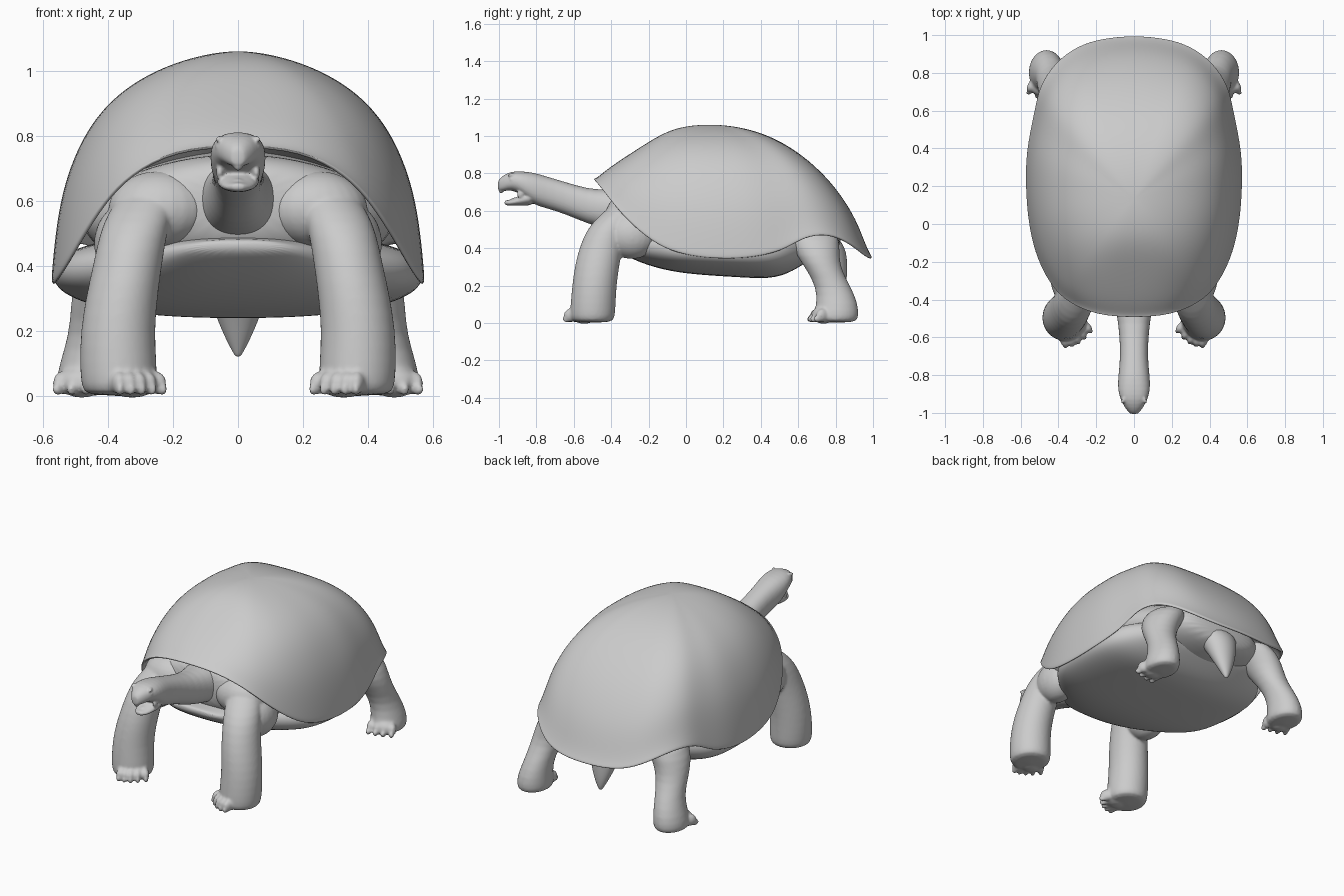
import bpy, bmesh, math
from mathutils import Matrix, Vector


def loft(bm, secs, axis, n=20, p=2.0):
    """Closed tube through (x, y, z, ra, rb) sections, rings facing the axis."""
    rings = []
    for x, y, z, ra, rb in secs:
        ring = []
        for i in range(n):
            a = 2 * math.pi * i / n
            c, s = math.cos(a), math.sin(a)
            c = math.copysign(abs(c) ** (2 / p), c) * ra
            s = math.copysign(abs(s) ** (2 / p), s) * rb
            ring.append(bm.verts.new((x + c, y, z + s) if axis == 'y' else (x + c, y + s, z)))
        rings.append(ring)
    bridge(bm, rings)
    bm.faces.new(rings[0])
    bm.faces.new(rings[-1])


def bridge(bm, rings):
    n = len(rings[0])
    for r, q in zip(rings, rings[1:]):
        for i in range(n):
            bm.faces.new((r[i], r[(i + 1) % n], q[(i + 1) % n], q[i]))


def blob(bm, loc, size, turn=0.0):
    m = Matrix.Translation(loc) @ Matrix.Rotation(turn, 4, 'Z') @ Matrix.Diagonal((*size, 1))
    bmesh.ops.create_uvsphere(bm, u_segments=12, v_segments=8, radius=1, matrix=m)


def finish(bm, name, voxel=None, mirror=False, levels=2, relax=4):
    bmesh.ops.recalc_face_normals(bm, faces=bm.faces)
    for f in bm.faces:
        f.smooth = True
    me = bpy.data.meshes.new(name)
    bm.to_mesh(me)
    bm.free()
    ob = bpy.data.objects.new(name, me)
    bpy.context.collection.objects.link(ob)
    if mirror:
        ob.modifiers.new("mirror", 'MIRROR').use_clip = False
    sub = ob.modifiers.new("round", 'SUBSURF')
    sub.levels = sub.render_levels = levels
    if voxel:
        r = ob.modifiers.new("fuse", 'REMESH')
        r.mode, r.voxel_size, r.use_smooth_shade = 'VOXEL', voxel, True
        s = ob.modifiers.new("relax", 'SMOOTH')
        s.factor, s.iterations = 0.5, relax


# Shell: rim keys (x, y, z, roundness, lip flare) from front to back, domed up to the apex
rim = [(0, -.50, .775, 1.27, .04), (.2, -.485, .76, 1.35, .04), (.335, -.425, .685, 1.6, .035),
       (.415, -.36, .60, 1.8, .03), (.485, -.25, .49, 2.1, .025), (.535, -.12, .40, 2.3, .02),
       (.563, .03, .36, 2.4, .015), (.575, .2, .345, 2.4, .015), (.573, .37, .355, 2.4, .02),
       (.545, .52, .39, 2.3, .03), (.525, .62, .455, 2.2, .045), (.505, .72, .48, 2.1, .055),
       (.45, .82, .465, 2.0, .055), (.36, .91, .41, 1.93, .05), (.25, .967, .365, 1.85, .05),
       (.12, .993, .35, 1.82, .05), (0, 1.0, .35, 1.8, .05)]
rim += [(-k[0], *k[1:]) for k in rim[-2:0:-1]]
apex = Vector((0, .13, 1.06))
bm = bmesh.new()
rings = []
for u, frac in ((.6, .5), (.85, .35), (.94, .2), (.98, 0)):      # hollow underside
    ring = []
    for x, y, z, n, f in rim:
        zz = z + (apex.z - z) * frac * (1 - u ** n) ** (1 / n) - (.012 if frac == 0 else 0)
        ring.append(bm.verts.new((x * u, apex.y + (y - apex.y) * u, zz)))
    rings.append(ring)
for t in (0, .03, .12, .25, .4, .6, .8, 1.0, 1.2, 1.38, 1.5):     # dome
    ring = []
    for x, y, z, n, f in rim:
        n += (2.05 - n) * math.sin(t) ** 6
        u = (1 - f) * math.cos(t) ** (2 / n) + f * math.exp(-t / .1)
        v = math.sin(t) ** (2 / n)
        ring.append(bm.verts.new((x * u, apex.y + (y - apex.y) * u, z + (apex.z - z) * v)))
    rings.append(ring)
bridge(bm, rings)
bm.faces.new(rings[0])
top = bm.verts.new(apex)
for i in range(len(rim)):
    bm.faces.new((rings[-1][i], rings[-1][(i + 1) % len(rim)], top))
finish(bm, "shell")

# Belly plate joined to the shell sides
bm = bmesh.new()
loft(bm, [(0, -.45, .465, .11, .018), (0, -.41, .448, .19, .035), (0, -.3, .42, .29, .075),
          (0, -.18, .40, .43, .10), (0, -.05, .385, .545, .115), (0, .1, .38, .57, .125),
          (0, .3, .375, .575, .132), (0, .45, .375, .553, .14), (0, .55, .39, .49, .125),
          (0, .63, .40, .38, .085), (0, .70, .41, .26, .05)], 'y', 28, 2.4)
finish(bm, "belly_plate")

# Body skin filling the shell openings
bm = bmesh.new()
loft(bm, [(0, -.40, .60, .18, .09), (0, -.35, .585, .34, .15), (0, -.27, .56, .43, .19),
          (0, -.15, .54, .49, .19), (0, .2, .56, .48, .22), (0, .55, .50, .44, .19),
          (0, .72, .46, .34, .13), (0, .83, .45, .22, .09)], 'y', 24)
finish(bm, "body_skin")

# Neck and head with open mouth
bm = bmesh.new()
loft(bm, [(0, -.25, .60, .15, .12), (0, -.36, .605, .12, .115), (0, -.43, .61, .1, .105),
          (0, -.52, .622, .085, .095), (0, -.65, .67, .073, .086), (0, -.75, .70, .077, .086),
          (0, -.82, .72, .086, .087), (0, -.88, .749, .086, .063), (0, -.93, .762, .072, .05),
          (0, -.975, .748, .047, .044), (0, -1.0, .737, .026, .032), (0, -1.006, .734, .016, .02)],
     'y', 20, 2.3)
loft(bm, [(0, -.80, .68, .07, .05), (0, -.87, .66, .068, .034), (0, -.93, .644, .05, .016),
          (0, -.96, .642, .03, .015), (0, -.972, .645, .014, .008)], 'y')
blob(bm, (0, -.988, .712), (.016, .014, .02))                    # beak tip
blob(bm, (0, -.905, .66), (.022, .035, .012))                    # tongue
for s in (-1, 1):
    blob(bm, (s * .052, -.925, .79), (.012, .032, .011), s * .45)  # brow
    blob(bm, (s * .058, -.925, .768), (.011, .019, .012), s * .5)  # eye
    blob(bm, (s * .056, -.885, .69), (.012, .02, .025))           # mouth corner
    blob(bm, (s * .014, -.999, .748), (.006, .007, .006))         # nostril
finish(bm, "head_and_neck", .006, levels=1, relax=2)

# Front legs: column, shoulder and five clawed toes turned inward
bm = bmesh.new()
loft(bm, [(.365, -.50, 0, .105, .105), (.365, -.50, .03, .118, .122), (.368, -.497, .1, .12, .122),
          (.37, -.49, .2, .115, .12), (.358, -.477, .3, .112, .12), (.34, -.455, .4, .107, .118),
          (.322, -.42, .5, .105, .112), (.30, -.375, .565, .10, .10), (.27, -.32, .63, .085, .08),
          (.23, -.27, .68, .06, .06)], 'z')
blob(bm, (.335, -.29, .47), (.115, .15, .13))
blob(bm, (.24, -.31, .575), (.17, .13, .12))
blob(bm, (.325, -.545, .045), (.09, .075, .05))
for i in range(5):
    t = i / 4
    x, y = .252 + .115 * t, -.545 - .07 * t - .018 * math.sin(math.pi * t)
    a = .75 - .6 * t
    blob(bm, (x, y, .042), (.025, .042, .036), -a)
    blob(bm, (x - .026 * math.sin(a), y - .024 * math.cos(a), .022), (.015, .024, .02), -a)
finish(bm, "front_legs", .008, mirror=True, levels=1, relax=6)

# Rear legs: thigh, bent shank, heavy foot and four toes pointing forward
bm = bmesh.new()
loft(bm, [(.465, .80, 0, .085, .11), (.465, .80, .03, .098, .125), (.46, .81, .1, .09, .112),
          (.442, .79, .19, .078, .095), (.425, .74, .28, .09, .093), (.40, .705, .36, .105, .115),
          (.36, .69, .44, .115, .135), (.30, .66, .52, .10, .13)], 'z')
blob(bm, (.48, .735, .045), (.08, .065, .05))
for i in range(4):
    t = i / 3
    x, y, a = .42 + .118 * t, .69 + .03 * t * t, .1 + .55 * t
    blob(bm, (x, y + .012, .042), (.026, .042, .037), a)
    blob(bm, (x + .024 * math.sin(a), y - .022 * math.cos(a), .022), (.016, .024, .02), a)
finish(bm, "rear_legs", .008, mirror=True, levels=1, relax=6)

# Tail
bm = bmesh.new()
loft(bm, [(0, .70, .48, .15, .11), (0, .765, .38, .11, .10), (0, .80, .27, .078, .062),
          (0, .82, .19, .045, .037), (0, .83, .135, .016, .015), (0, .83, .122, .007, .006)], 'z')
finish(bm, "tail")
